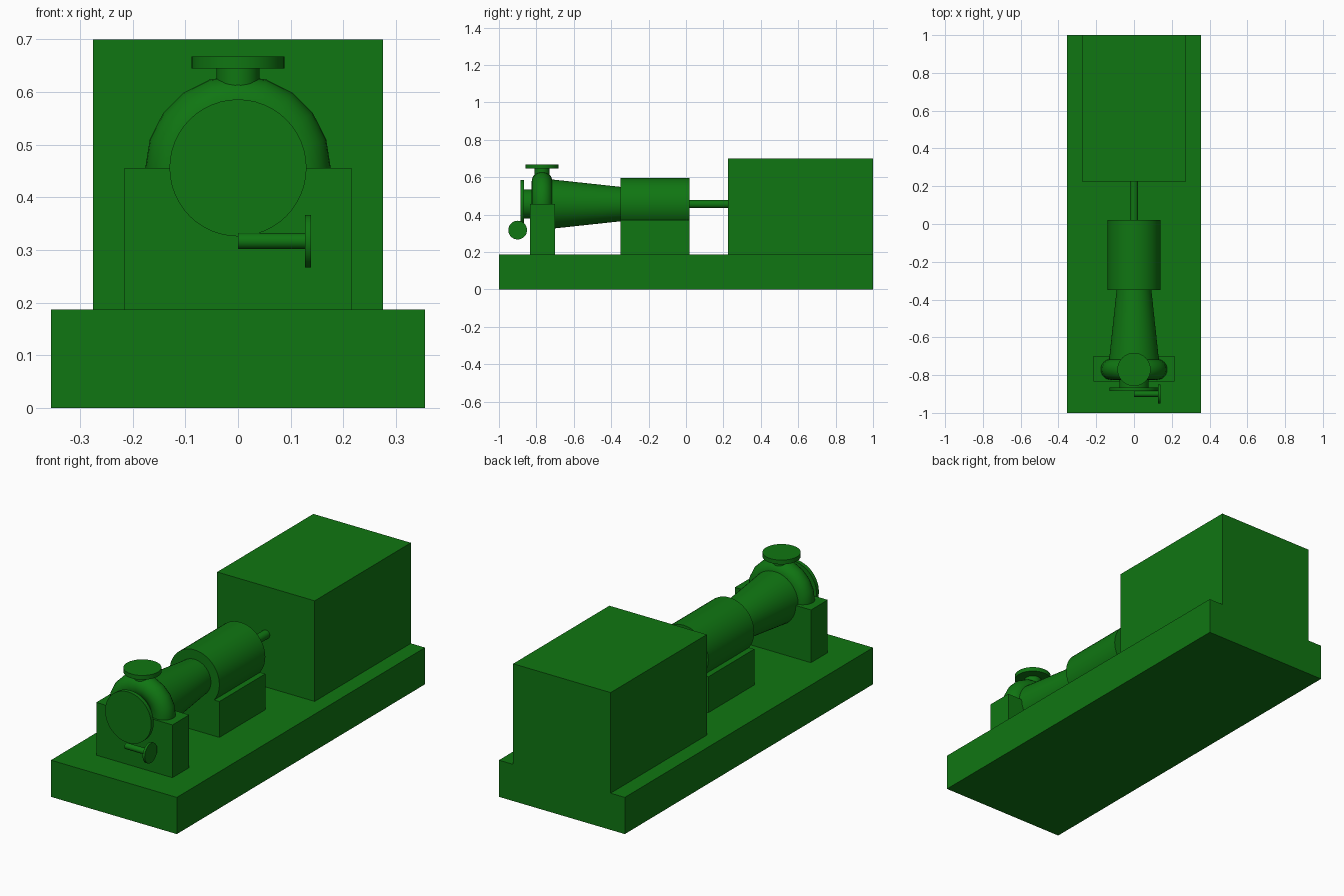
import bpy
import math
from mathutils import Vector

cube = bpy.data.objects.get("Cube")
if cube:
    bpy.data.objects.remove(cube, do_unlink=True)

green = bpy.data.materials.new("machine_green")
green.use_nodes = True
colour = (0.005, 0.18, 0.006, 1)
green.diffuse_color = colour
bsdf = next(n for n in green.node_tree.nodes if n.type == "BSDF_PRINCIPLED")
bsdf.inputs["Base Color"].default_value = colour

AXIS_Z = 0.456   # height of the shaft line
VOLUTE_Y = -0.77


def finish(name, smooth=False):
    ob = bpy.context.object
    ob.name = ob.data.name = name
    ob.data.materials.clear()
    ob.data.materials.append(green)
    if smooth:
        bpy.ops.object.shade_smooth_by_angle(angle=math.radians(35))
    return ob


def box(name, half_x, y0, y1, z0, z1):
    bpy.ops.mesh.primitive_cube_add(size=1, location=(0, (y0 + y1) / 2, (z0 + z1) / 2))
    ob = finish(name)
    size = Vector((2 * half_x, y1 - y0, z1 - z0))
    for v in ob.data.vertices:
        v.co *= size


def rod(name, start, end, r0, r1=None):
    """Round bar or taper between two points."""
    a, b = Vector(start), Vector(end)
    turn = (b - a).to_track_quat("Z", "Y").to_euler()
    bpy.ops.mesh.primitive_cone_add(vertices=48, radius1=r0, radius2=r0 if r1 is None else r1,
                                    depth=(b - a).length, location=(a + b) / 2, rotation=turn)
    finish(name, True)


def shaft_rod(name, y0, y1, r0, r1=None):
    rod(name, (0, y0, AXIS_Z), (0, y1, AXIS_Z), r0, r1)


# Base, motor and supports
box("base_plate", 0.355, -1, 1, 0, 0.187)
box("motor_housing", 0.275, 0.225, 1, 0.187, 0.70)
box("bearing_pedestal", 0.14, -0.35, 0.02, 0.187, 0.37)
box("pump_support", 0.215, -0.835, -0.70, 0.187, AXIS_Z)

# Parts along the shaft line
shaft_rod("drive_shaft", 0.0, 0.24, 0.022)
shaft_rod("bearing_housing", -0.35, 0.02, 0.14)
shaft_rod("tapered_casing", -0.73, -0.34, 0.133, 0.091)
shaft_rod("suction_pipe", -0.87, -0.74, 0.078)
shaft_rod("suction_flange", -0.885, -0.865, 0.13)

# Ring-shaped pump casing
bpy.ops.mesh.primitive_torus_add(major_segments=20, minor_segments=24,
                                 major_radius=0.121, minor_radius=0.055,
                                 location=(0, VOLUTE_Y, AXIS_Z),
                                 rotation=(math.pi / 2, 0, 0))
finish("pump_casing", True)

# Discharge outlet on top
rod("discharge_neck", (0, VOLUTE_Y, 0.58), (0, VOLUTE_Y, 0.65), 0.041)
rod("discharge_flange", (0, VOLUTE_Y, 0.645), (0, VOLUTE_Y, 0.667), 0.088)

# Side drain pipe with its flange
rod("drain_pipe", (0, -0.90, 0.317), (0.13, -0.90, 0.317), 0.015)
rod("drain_flange", (0.127, -0.90, 0.317), (0.139, -0.90, 0.317), 0.05)
